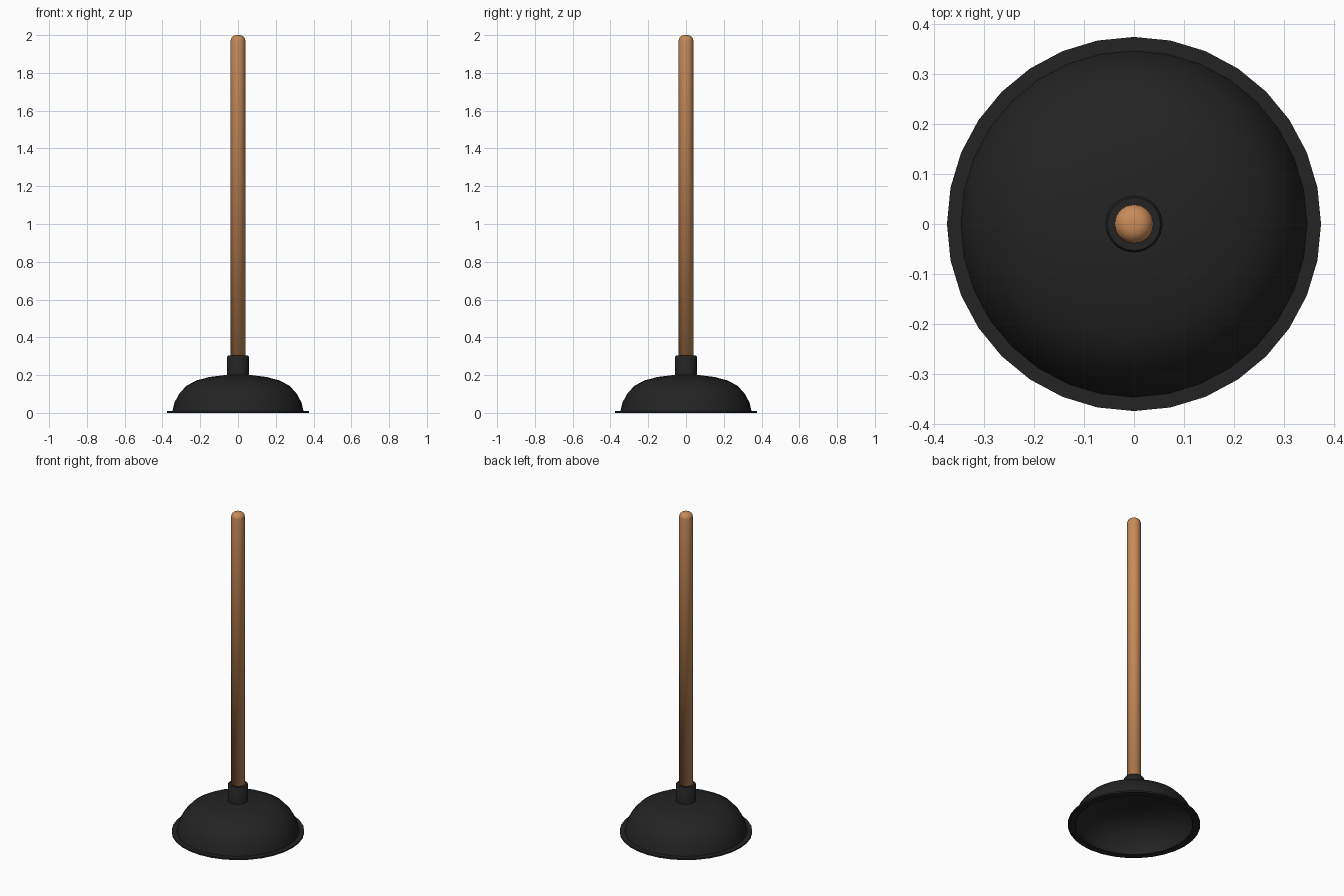
import bpy
import bmesh
from math import cos, sin, pi, radians

cube = bpy.data.objects.get("Cube")
if cube:
    bpy.data.objects.remove(cube, do_unlink=True)


def material(name, rgb):
    mat = bpy.data.materials.new(name)
    mat.use_nodes = True
    mat.diffuse_color = (*rgb, 1)
    mat.node_tree.nodes["Principled BSDF"].inputs["Base Color"].default_value = (*rgb, 1)
    return mat


def lathe(name, profile, mat, sides=32, sharp_angle=None):
    """Revolve (radius, height) points around z; radius zero makes a pole."""
    bm = bmesh.new()
    rings = []
    for r, z in profile:
        count = sides if r else 1
        rings.append([bm.verts.new((r * cos(2 * pi * i / sides),
                                    r * sin(2 * pi * i / sides), z))
                      for i in range(count)])
    for a, b in zip(rings, rings[1:]):
        for i in range(sides):
            j = (i + 1) % sides
            corners = [a[i % len(a)], a[j % len(a)], b[j % len(b)], b[i % len(b)]]
            bm.faces.new(list(dict.fromkeys(corners)))
    bmesh.ops.recalc_face_normals(bm, faces=bm.faces)
    mesh = bpy.data.meshes.new(name)
    bm.to_mesh(mesh)
    bm.free()
    mesh.materials.append(mat)
    obj = bpy.data.objects.new(name, mesh)
    bpy.context.collection.objects.link(obj)
    bpy.context.view_layer.objects.active = obj
    obj.select_set(True)
    if sharp_angle is None:
        bpy.ops.object.shade_smooth()
    else:
        bpy.ops.object.shade_smooth_by_angle(angle=radians(sharp_angle))
    obj.select_set(False)


rubber = material("black rubber", (0.017, 0.017, 0.017))
wood = material("warm wood", (0.58, 0.26, 0.10))

# Hollow cup with a flat flange: up from the inner pole, around the rim, to the outer pole
inner = [(0, 0.185), (0.07, 0.185), (0.15, 0.175), (0.21, 0.158), (0.263, 0.13),
         (0.3, 0.09), (0.323, 0.05), (0.333, 0)]
outer = [(0.375, 0), (0.375, 0.01), (0.347, 0.01), (0.336, 0.055), (0.312, 0.1),
         (0.275, 0.142), (0.22, 0.172), (0.15, 0.19), (0.07, 0.2), (0, 0.2)]
lathe("rubber_cup", inner + outer, rubber, sharp_angle=35)

# Socket that grips the handle
lathe("handle_socket", [(0, 0.19), (0.057, 0.19), (0.057, 0.299), (0.053, 0.304),
                        (0, 0.304)], rubber, sharp_angle=50)

# Long handle with a rounded top
radius, bevel = 0.039, 0.03
tip = [(radius - bevel * (1 - cos(a)), 2 - bevel * (1 - sin(a)))
       for a in (pi / 2 * k / 5 for k in range(6))]
lathe("wooden_handle", [(0, 0.25), (radius, 0.25)] + tip + [(0, 2)], wood)
